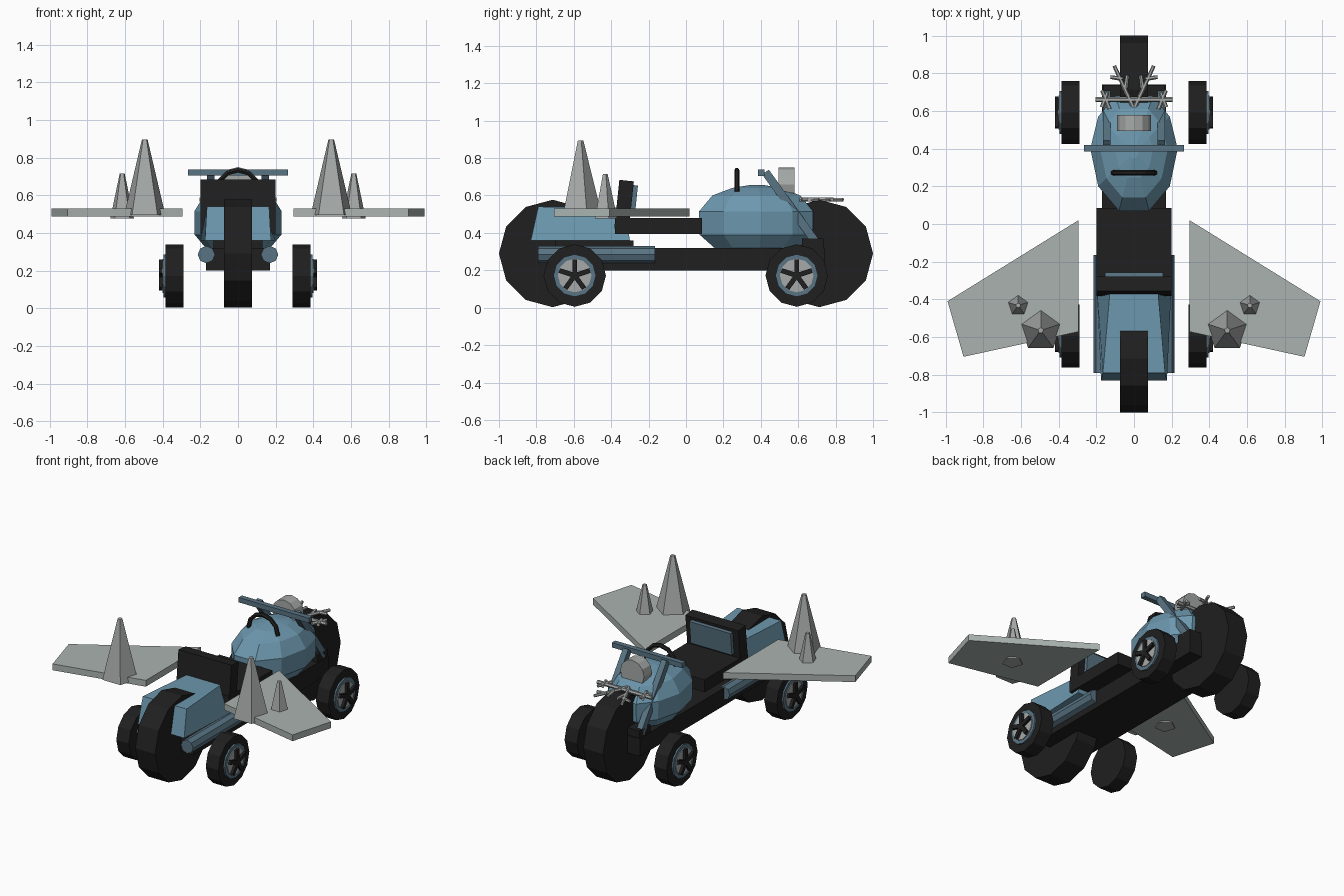
import bpy, bmesh, math
from mathutils import Vector, Matrix

if "Cube" in bpy.data.objects:
    bpy.data.objects.remove(bpy.data.objects["Cube"])


def material(name, r, g, b):
    m = bpy.data.materials.new(name)
    m.diffuse_color = (r, g, b, 1)
    m.use_nodes = True
    m.node_tree.nodes["Principled BSDF"].inputs["Base Color"].default_value = m.diffuse_color
    return m


BLACK = material("black", .014, .014, .014)
BLUE = material("steel blue", .15, .31, .42)
SLATE = material("slate blue", .10, .175, .23)
WING = material("pale grey", .40, .45, .43)
GREY = material("grey", .38, .40, .39)


def finish(name, bm, mat):
    bmesh.ops.recalc_face_normals(bm, faces=bm.faces)
    me = bpy.data.meshes.new(name)
    bm.to_mesh(me)
    bm.free()
    me.materials.append(mat)
    ob = bpy.data.objects.new(name, me)
    bpy.context.collection.objects.link(ob)
    return ob


def box(name, lo, hi, mat, tilt=0):
    """Box between two corners, tilted about the x axis through its centre."""
    lo, hi = Vector(lo), Vector(hi)
    bm = bmesh.new()
    m = (Matrix.Translation((lo + hi) / 2) @ Matrix.Rotation(tilt, 4, 'X')
         @ Matrix.Diagonal((hi - lo).to_4d()))
    m[3][3] = 1
    bmesh.ops.create_cube(bm, size=1, matrix=m)
    return finish(name, bm, mat)


def add_rod(bm, a, b, r1, r2, n):
    a, b = Vector(a), Vector(b)
    q = Vector((0, 0, 1)).rotation_difference((b - a).normalized())
    m = Matrix.Translation((a + b) / 2) @ q.to_matrix().to_4x4()
    bmesh.ops.create_cone(bm, cap_ends=True, segments=n, radius1=r1,
                          radius2=r2, depth=(b - a).length, matrix=m)


def rod(name, a, b, r, n, mat, r2=None):
    bm = bmesh.new()
    add_rod(bm, a, b, r, r if r2 is None else r2, n)
    return finish(name, bm, mat)


def loft(name, rings, mat):
    """Skin closed rings of equal point count and cap both ends."""
    bm = bmesh.new()
    vs = [[bm.verts.new(p) for p in ring] for ring in rings]
    for a, b in zip(vs, vs[1:]):
        for i in range(len(a)):
            j = (i + 1) % len(a)
            bm.faces.new((a[i], a[j], b[j], b[i]))
    bm.faces.new(vs[0])
    bm.faces.new(vs[-1])
    return finish(name, bm, mat)


# Two big central wheels
for label, y in (("front", -.713), ("rear", .713)):
    rod(label + "_big_wheel", (-.075, y, .29), (.075, y, .29), .287, 12, BLACK)

# Chassis
box("chassis", (-.17, -.72, .2), (.17, .74, .32), BLACK)
box("chassis_front_riser", (-.13, -.7, .32), (.13, -.28, .36), BLACK)
box("chassis_rear_riser", (-.165, .62, .32), (.165, .735, .37), BLACK)

# Small side wheels with hub, disc and five spokes
for s, side in ((-1, "left"), (1, "right")):
    for label, y in (("front", -.595), ("rear", .592)):
        n = side + "_" + label
        z = .172
        rod(n + "_tire", (s * .29, y, z), (s * .385, y, z), .167, 12, BLACK)
        rod(n + "_hub", (s * .38, y, z), (s * .396, y, z), .114, 12, SLATE)
        rod(n + "_disc", (s * .39, y, z), (s * .401, y, z), .09, 12, GREY)
        bm = bmesh.new()
        for k in range(5):
            m = (Matrix.Translation((s * .407, y, z))
                 @ Matrix.Rotation(k * math.tau / 5, 4, 'X')
                 @ Matrix.Translation((0, 0, .043))
                 @ Matrix.Diagonal((.024, .026, .086, 1)))
            bmesh.ops.create_cube(bm, size=1, matrix=m)
        finish(n + "_spokes", bm, BLACK)

# Exhaust pipes
for s, side in ((-1, "left"), (1, "right")):
    rod(side + "_exhaust", (s * .168, -.79, .285), (s * .168, -.165, .285),
        .046, 8, SLATE)

# Front fender, tapering upwards
loft("front_fender", [
    [(-.175, -.83, .36), (.175, -.83, .36), (.2, -.3, .36), (-.2, -.3, .36)],
    [(-.165, -.79, .54), (.165, -.79, .54), (.125, -.33, .535), (-.125, -.33, .535)],
], BLUE)

# Seat
box("seat_cushion", (-.2, -.38, .395), (.2, .085, .48), BLACK)
box("seat_back", (-.2, -.37, .42), (.2, -.292, .68), BLACK, math.radians(-6))
box("seat_back_pad", (-.155, -.30, .5), (.155, -.265, .655), SLATE, math.radians(-6))

# Faceted tank: one plan outline scaled per level
half = [(.08, .07), (.19, .2), (.232, .4), (.19, .57), (.1, .68)]
plan = half + [(-x, y) for x, y in reversed(half)]
levels = [(.31, .7), (.39, .99), (.515, 1), (.6, .77), (.64, .43), (.657, .1)]
loft("tank", [[(x * k, .38 + (y - .38) * k, z) for x, y in plan]
              for z, k in levels], BLUE)

# Steering wheel arc
bm = bmesh.new()
arc = [Vector((.11 * math.cos(a), .272, .625 + .108 * math.sin(a)))
       for a in (i * math.pi / 6 for i in range(7))]
for a, b in zip(arc, arc[1:]):
    e = (b - a).normalized() * .004
    add_rod(bm, a - e, b + e, .014, .014, 6)
finish("steering_arc", bm, BLACK)

# Handlebar and fork legs
box("handlebar", (-.265, .385, .705), (.265, .42, .738), SLATE)
a, b = Vector((0, .425, .725)), Vector((0, .705, .335))
mid, length = (a + b) / 2, (b - a).length
tilt = math.atan2(b.y - a.y, a.z - b.z)
for s, side in ((-1, "left"), (1, "right")):
    c = Vector((s * .145, mid.y, mid.z))
    h = Vector((.02, .022, length / 2))
    box(side + "_fork", c - h, c + h, SLATE, tilt)

# Lamp
rod("lamp", (0, .495, .66), (0, .58, .66), .09, 12, GREY)

# Branching antlers behind the lamp
bm = bmesh.new()
z = .578
add_rod(bm, (-.205, .66, z), (.205, .66, z), .013, .013, 6)
for s in (-1, 1):
    for p, q in (((0, .61), (.105, .84)), ((.06, .77), (.125, .78)),
                 ((.045, .72), (.035, .79)), ((.13, .61), (.17, .71)),
                 ((.17, .62), (.14, .70))):
        add_rod(bm, (s * p[0], p[1], z), (s * q[0], q[1], z), .012, .01, 6)
finish("antlers", bm, GREY)

# Wings with five-sided spikes
outline = [(.295, .02), (.99, -.41), (.905, -.705), (.295, -.572)]
for s, side in ((-1, "left"), (1, "right")):
    loft(side + "_wing", [[(s * x, y, h) for x, y in outline]
                          for h in (.487, .53)], WING)
    rod(side + "_large_spike", (s * .495, -.565, .495), (s * .495, -.565, .895),
        .115, 5, GREY, .016)
    rod(side + "_small_spike", (s * .615, -.433, .477), (s * .615, -.433, .715),
        .066, 5, GREY, .014)
